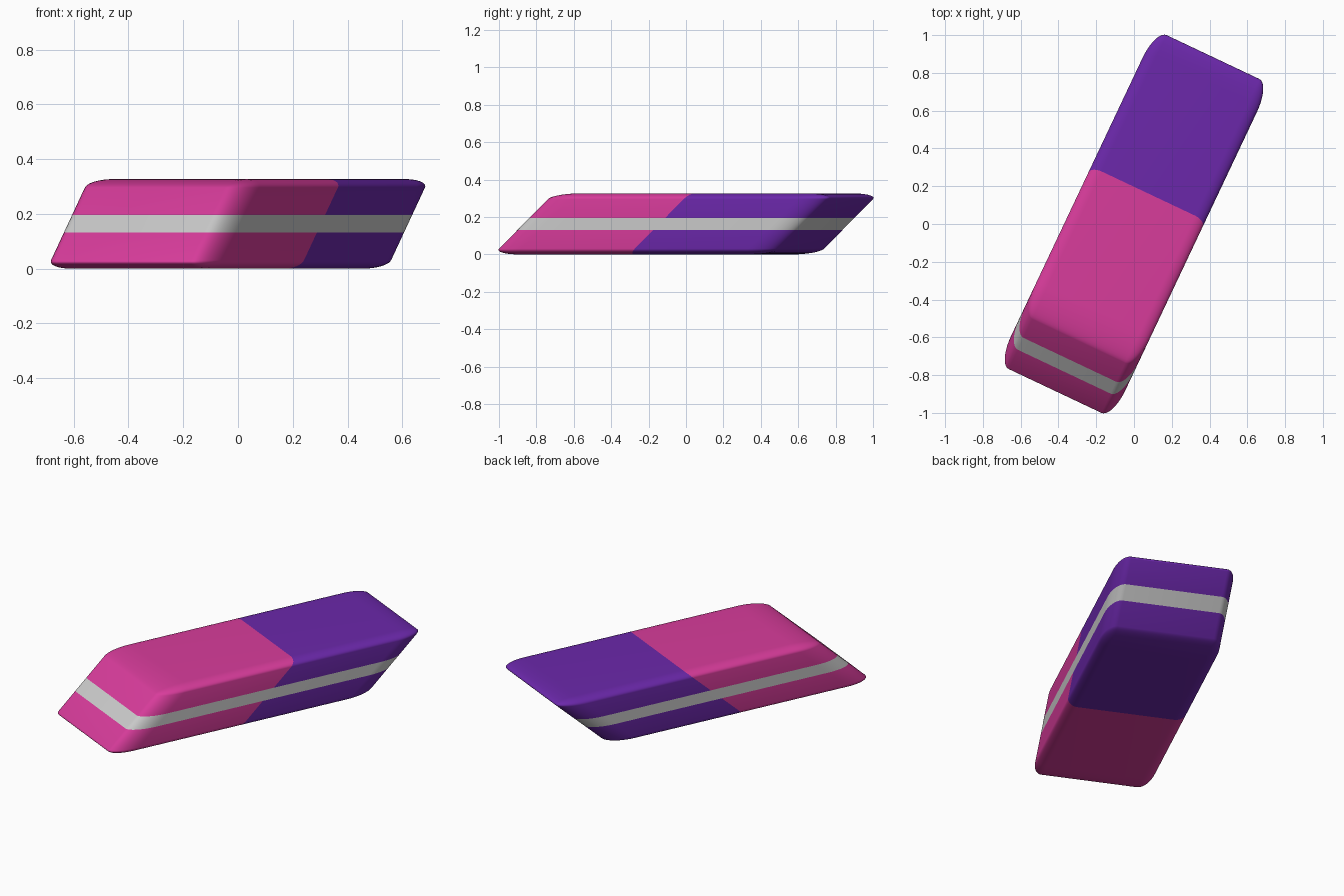
import bpy, bmesh, math
from mathutils import Matrix

if "Cube" in bpy.data.objects:
    bpy.data.objects.remove(bpy.data.objects["Cube"])

HALF_W, HALF_L, HALF_H = 0.335, 0.83, 0.1635
SHEAR, TURN = 1.09, math.radians(-25.3)
BAND = 0.032 / HALF_H


def material(name, rgb):
    m = bpy.data.materials.new(name)
    m.diffuse_color = (*rgb, 1)
    m.use_nodes = True
    m.node_tree.nodes["Principled BSDF"].inputs["Base Color"].default_value = m.diffuse_color
    return m


bm = bmesh.new()
bmesh.ops.create_cube(bm, size=2)

# Rounded edges, stretched later with the block
bmesh.ops.bevel(bm, geom=bm.edges[:], offset=0.19, offset_type='OFFSET',
                segments=10, profile=0.5, affect='EDGES')

# Seams for the two rubber halves and the grey band
for co, no in (((0, 0, 0), (0, 1, 0)), ((0, 0, BAND), (0, 0, 1)), ((0, 0, -BAND), (0, 0, 1))):
    bmesh.ops.bisect_plane(bm, geom=bm.verts[:] + bm.edges[:] + bm.faces[:],
                           plane_co=co, plane_no=no, dist=1e-5)
for f in bm.faces:
    c = f.calc_center_median()
    f.material_index = 2 if abs(c.z) < BAND else (1 if c.y > 0 else 0)
    f.smooth = True

# Stretch, slant along the length, turn and stand on the ground
slant = Matrix.Identity(4)
slant[1][2] = SHEAR
bm.transform(Matrix.Translation((0, 0, HALF_H)) @ Matrix.Rotation(TURN, 4, 'Z')
             @ slant @ Matrix.Diagonal((HALF_W, HALF_L, HALF_H, 1)))
bm.normal_update()

mesh = bpy.data.meshes.new("eraser")
bm.to_mesh(mesh)
bm.free()
for m in (material("pink_rubber", (0.69, 0.045, 0.33)),
          material("purple_rubber", (0.148, 0.021, 0.406)),
          material("grey_band", (0.75, 0.75, 0.75))):
    mesh.materials.append(m)
eraser = bpy.data.objects.new("eraser", mesh)
bpy.context.collection.objects.link(eraser)
